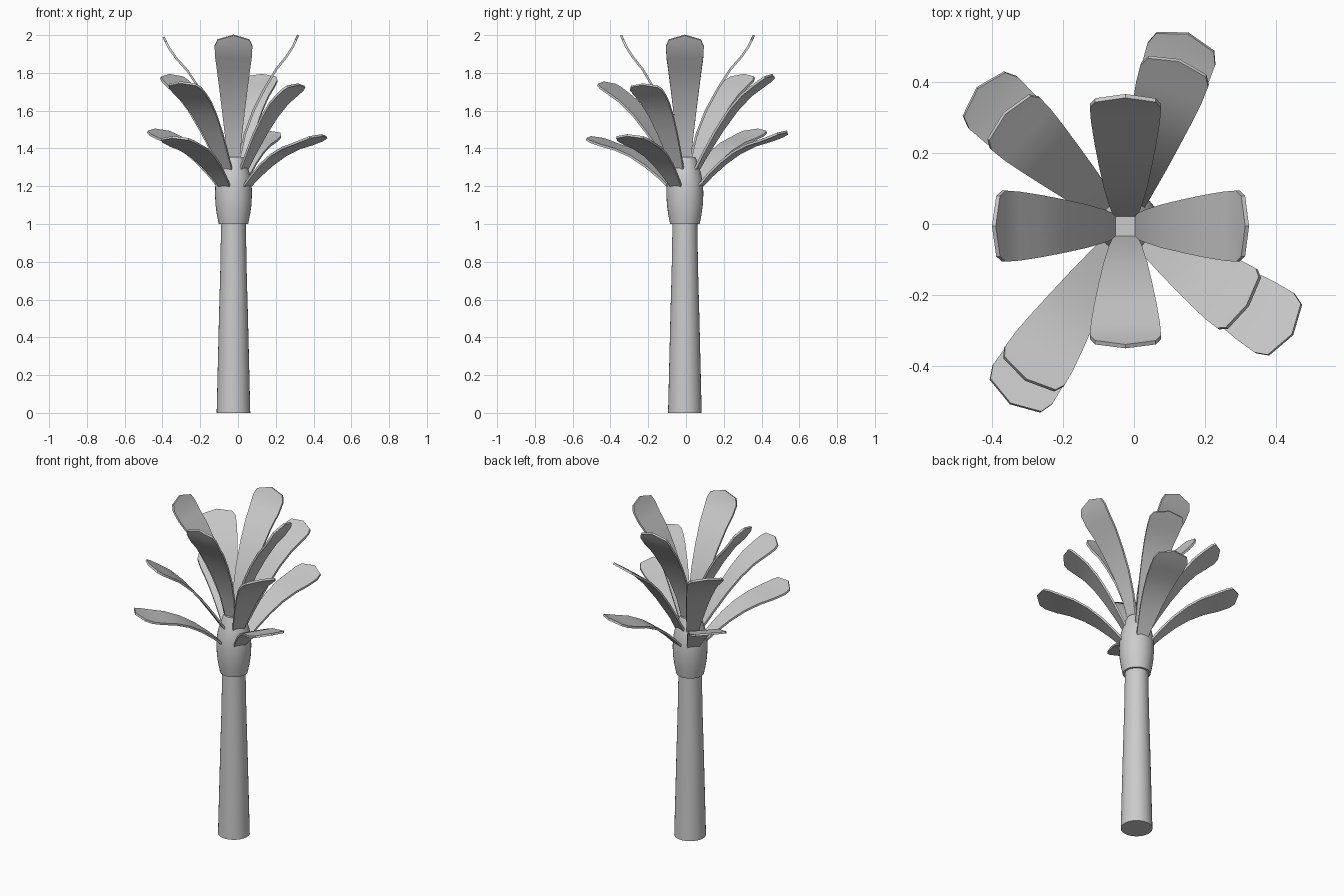
import bpy, bmesh, math
from mathutils import Vector

if "Cube" in bpy.data.objects:
    bpy.data.objects.remove(bpy.data.objects["Cube"])

CX, CY = -0.024, -0.006      # trunk axis
SIDES = 32


def finish(name, bm, angle=35):
    bmesh.ops.recalc_face_normals(bm, faces=bm.faces)
    me = bpy.data.meshes.new(name)
    bm.to_mesh(me)
    bm.free()
    ob = bpy.data.objects.new(name, me)
    bpy.context.collection.objects.link(ob)
    bpy.ops.object.select_all(action='DESELECT')
    ob.select_set(True)
    bpy.context.view_layer.objects.active = ob
    bpy.ops.object.shade_smooth_by_angle(angle=math.radians(angle))
    return ob


def lathe(name, profile):
    """Closed solid of revolution around the trunk axis from (radius, z) points."""
    bm = bmesh.new()
    rings = []
    for r, z in profile:
        rings.append([bm.verts.new((CX + r * math.cos(a), CY + r * math.sin(a), z))
                      for a in (2 * math.pi * i / SIDES for i in range(SIDES))])
    for lo, hi in zip(rings, rings[1:]):
        for i in range(SIDES):
            j = (i + 1) % SIDES
            bm.faces.new((lo[i], lo[j], hi[j], hi[i]))
    bm.faces.new(rings[0])
    bm.faces.new(rings[-1])
    return finish(name, bm)


def spine_point(pts, t):
    """Catmull-Rom sample along the leaf spine."""
    n = len(pts) - 1
    i = min(int(t * n), n - 1)
    f = t * n - i
    p1, p2 = Vector(pts[i]), Vector(pts[i + 1])
    p0 = Vector(pts[i - 1]) if i > 0 else 2 * p1 - p2
    p3 = Vector(pts[i + 2]) if i + 2 <= n else 2 * p2 - p1
    return 0.5 * (2 * p1 + (p2 - p0) * f + (2 * p0 - 5 * p1 + 4 * p2 - p3) * f * f
                  + (3 * p1 - p0 - 3 * p2 + p3) * f ** 3)


# leaf outline: (spine position of edge, half width, spine position of centre)
OUTLINE = [(0, 0.032, 0), (0.15, 0.046, 0.15), (0.3, 0.061, 0.3), (0.45, 0.075, 0.45),
           (0.6, 0.088, 0.6), (0.74, 0.097, 0.74), (0.87, 0.1, 0.87), (0.945, 0.085, 1)]


def leaf(name, spine, angle, tip_r, tip_z):
    a = math.radians(angle)
    out, side = Vector((math.cos(a), math.sin(a), 0)), Vector((-math.sin(a), math.cos(a), 0))
    (r0, z0), (r1, z1) = spine[0], spine[-1]
    # stretch the shared spine to this leaf's own tip
    pts = [(r0 + (r - r0) * (tip_r - r0) / (r1 - r0),
            z0 + (z - z0) * (tip_z - z0) / (z1 - z0)) for r, z in spine]

    bm = bmesh.new()

    def vert(t, w):
        r, z = spine_point(pts, t)
        return bm.verts.new(Vector((CX, CY, z)) + out * r + side * w)

    rows = [(vert(te, w), vert(tc, 0), vert(te, -w)) for te, w, tc in OUTLINE]
    for p, q in zip(rows, rows[1:]):
        for k in (0, 1):
            bm.faces.new((p[k], p[k + 1], q[k + 1], q[k]))
    ob = finish(name, bm)
    mod = ob.modifiers.new("thickness", 'SOLIDIFY')
    mod.thickness = 0.012
    mod.offset = 0
    bpy.ops.object.modifier_apply(modifier=mod.name)
    bpy.ops.object.shade_smooth_by_angle(angle=math.radians(35))


# tapered trunk and the swollen crown above it
lathe("trunk", [(0.089, 0), (0.083, 0.25), (0.077, 0.5), (0.07, 0.75), (0.065, 1.03)])
lathe("crown", [(0.078, 1.0), (0.088, 1.05), (0.095, 1.1), (0.098, 1.16), (0.096, 1.21),
                (0.09, 1.25), (0.082, 1.28), (0.072, 1.31), (0.062, 1.34), (0.055, 1.355)])

# three tiers of leaves: (spine, [(angle, tip radius, tip height)])
TIERS = {
    "upper_leaf": ([(0.03, 1.34), (0.075, 1.52), (0.15, 1.68), (0.235, 1.82),
                    (0.31, 1.91), (0.355, 2.0)],
                   [(0, 0.342, 2.0), (90, 0.366, 2.0), (180, 0.37, 1.99), (270, 0.338, 2.0)]),
    "middle_leaf": ([(0.055, 1.27), (0.14, 1.42), (0.235, 1.57), (0.33, 1.68),
                     (0.41, 1.74), (0.475, 1.79)],
                    [(72, 0.49, 1.79), (137, 0.465, 1.79), (237, 0.515, 1.75), (-33, 0.41, 1.74)]),
    "lower_leaf": ([(0.075, 1.19), (0.16, 1.275), (0.26, 1.355), (0.37, 1.41),
                    (0.475, 1.44), (0.57, 1.48)],
                   [(72, 0.57, 1.49), (137, 0.57, 1.50), (237, 0.595, 1.46), (-33, 0.56, 1.47)]),
}
for name, (spine, tips) in TIERS.items():
    for i, (ang, r, z) in enumerate(tips, 1):
        leaf(f"{name}_{i}", spine, ang, r, z)
